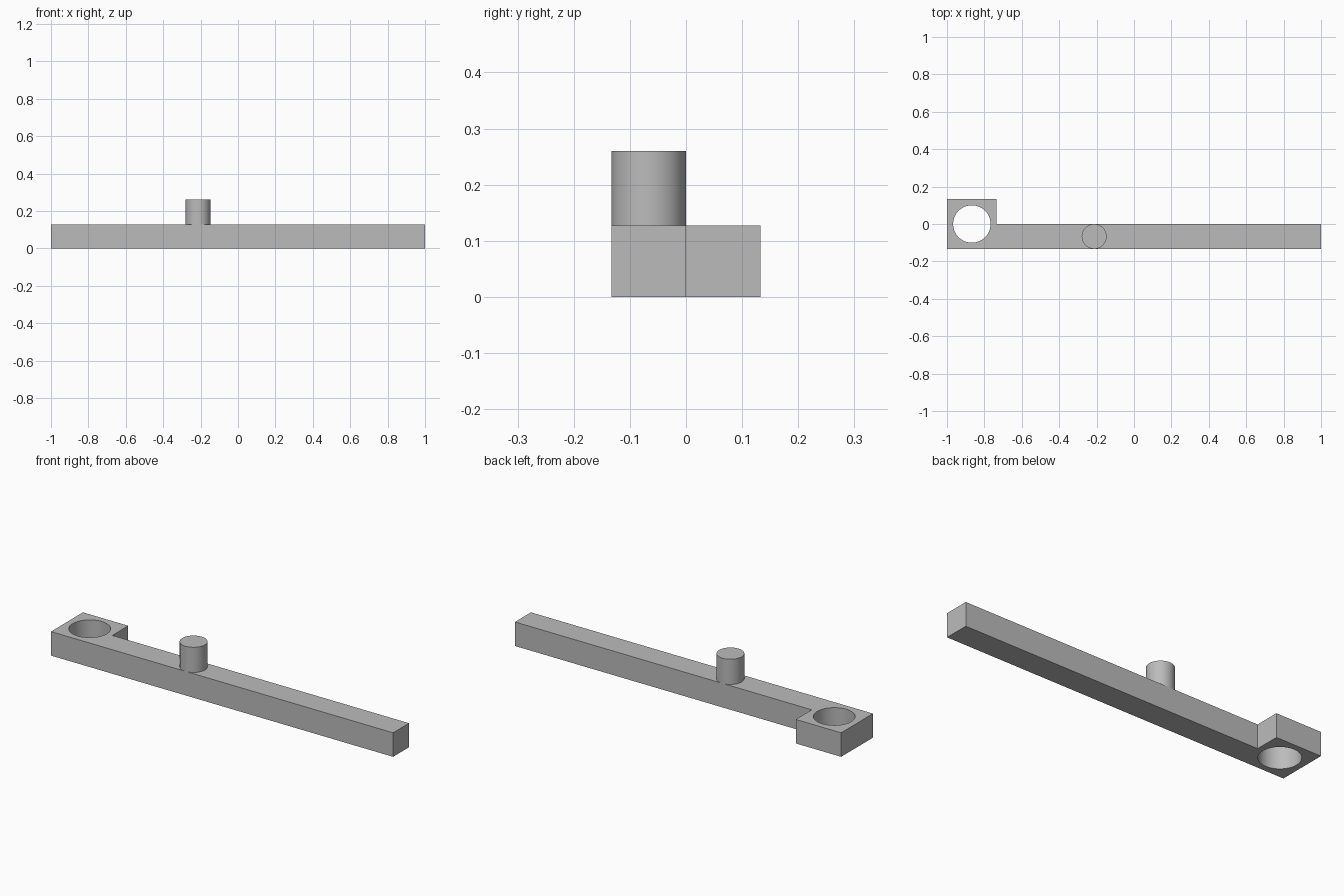
import bpy, bmesh, math

cube = bpy.data.objects.get("Cube")
if cube:
    bpy.data.objects.remove(cube, do_unlink=True)

HEIGHT = 0.127
HALF = 0.133          # half depth of the end block, and the bar's depth
BLOCK_X = -0.735      # inner end of the block
HOLE_X, HOLE_R = -0.867, 0.1
PIN_X, PIN_R, PIN_TOP = -0.213, 0.0665, 0.26

grey = bpy.data.materials.new("plain grey")
grey.use_nodes = True
colour = (0.5, 0.5, 0.5, 1)
grey.diffuse_color = colour
grey.node_tree.nodes["Principled BSDF"].inputs["Base Color"].default_value = colour


def cylinder(name, x, y, radius, bottom, top):
    bpy.ops.mesh.primitive_cylinder_add(vertices=64, radius=radius, depth=top - bottom,
                                        location=(x, y, (bottom + top) / 2))
    obj = bpy.context.object
    obj.name = name
    obj.data.materials.append(grey)
    return obj


def smooth(obj):
    bpy.ops.object.select_all(action='DESELECT')
    obj.select_set(True)
    bpy.context.view_layer.objects.active = obj
    bpy.ops.object.shade_smooth_by_angle(angle=math.radians(30))


# L-shaped arm: long bar with a square end block
outline = [(-1, -HALF), (1, -HALF), (1, 0), (BLOCK_X, 0), (BLOCK_X, HALF), (-1, HALF)]
bm = bmesh.new()
base = bm.faces.new([bm.verts.new((x, y, 0)) for x, y in outline])
walls = bmesh.ops.extrude_face_region(bm, geom=[base])
bmesh.ops.translate(bm, vec=(0, 0, HEIGHT),
                    verts=[v for v in walls["geom"] if isinstance(v, bmesh.types.BMVert)])
bmesh.ops.recalc_face_normals(bm, faces=bm.faces)
mesh = bpy.data.meshes.new("arm")
bm.to_mesh(mesh)
bm.free()
mesh.materials.append(grey)
arm = bpy.data.objects.new("arm", mesh)
bpy.context.collection.objects.link(arm)

# Round hole through the end block
cutter = cylinder("hole_cutter", HOLE_X, 0, HOLE_R, -0.1, HEIGHT + 0.1)
cut = arm.modifiers.new("hole", 'BOOLEAN')
cut.operation = 'DIFFERENCE'
cut.solver = 'EXACT'
cut.object = cutter
bpy.context.view_layer.objects.active = arm
bpy.ops.object.modifier_apply(modifier=cut.name)
bpy.data.objects.remove(cutter, do_unlink=True)
smooth(arm)

# Upright pin standing on the bar
smooth(cylinder("pin", PIN_X, -HALF / 2, PIN_R, HEIGHT, PIN_TOP))
